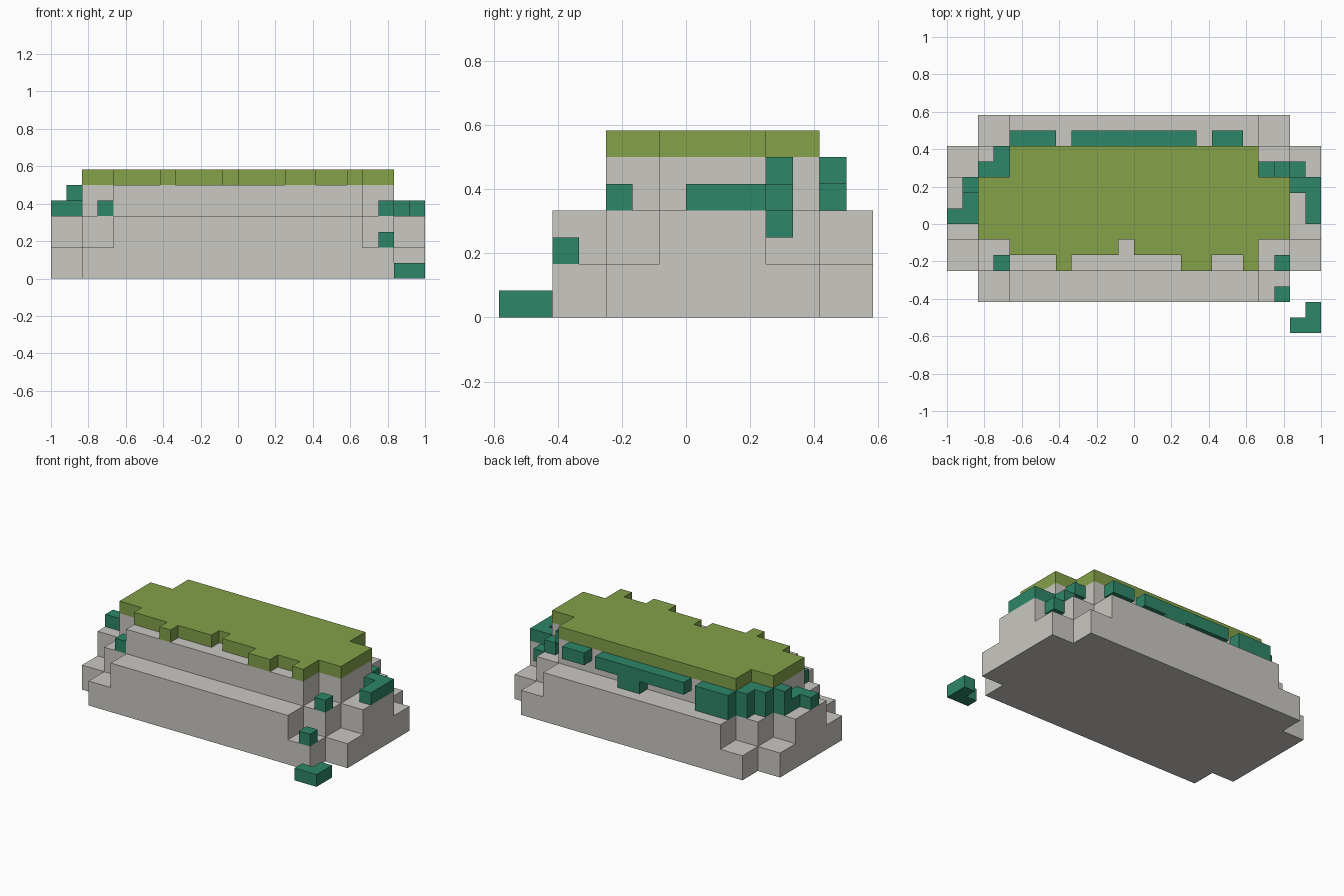
import bpy, bmesh, math
from mathutils import Vector

if "Cube" in bpy.data.objects:
    bpy.data.objects.remove(bpy.data.objects["Cube"])

U = 1 / 12  # everything sits on a 1/12 grid


def material(name, rgb):
    m = bpy.data.materials.new(name)
    lin = [((c / 255 + 0.055) / 1.055) ** 2.4 for c in rgb]
    m.diffuse_color = (*lin, 1)
    m.use_nodes = True
    m.node_tree.nodes["Principled BSDF"].inputs["Base Color"].default_value = m.diffuse_color
    return m


STONE = material("stone grey", (202, 200, 194))
GRASS = material("grass green", (131, 161, 73))
VINE = material("vine teal", (45, 134, 104))


def blocks(name, mat, boxes, holes=()):
    """Outer skin of a union of grid boxes (x0, x1, y0, y1, z0, z1) minus holes."""
    def cells(bs):
        return {(x, y, z) for a, b, c, d, e, f in bs
                for x in range(a, b) for y in range(c, d) for z in range(e, f)}
    solid = cells(boxes) - cells(holes)
    bm = bmesh.new()
    for cell in solid:
        mid = Vector(cell) + Vector((.5, .5, .5))
        for axis in range(3):
            for s in (-1, 1):
                n = Vector((0, 0, 0))
                n[axis] = s
                if tuple(int(c + d) for c, d in zip(cell, n)) in solid:
                    continue
                u = Vector((0, 0, 0))
                u[(axis + 1) % 3] = 1
                v = n.cross(u)
                bm.faces.new([bm.verts.new((mid + (n + u * a + v * b) / 2) * U)
                              for a, b in ((-1, -1), (1, -1), (1, 1), (-1, 1))])
    bmesh.ops.remove_doubles(bm, verts=bm.verts[:], dist=1e-4)
    bmesh.ops.dissolve_limit(bm, angle_limit=math.radians(1),
                             verts=bm.verts[:], edges=bm.edges[:])
    me = bpy.data.meshes.new(name)
    bm.to_mesh(me)
    bm.free()
    me.materials.append(mat)
    ob = bpy.data.objects.new(name, me)
    bpy.context.collection.objects.link(ob)
    return ob


# Stepped rock: each tier is crossed boxes, symmetric about y = 1
tiers = {(0, 2): [(10, 6), (12, 4)],
         (2, 4): [(8, 6), (10, 4), (12, 2)],
         (4, 6): [(8, 4), (10, 2)]}
blocks("rock_body", STONE, [(-w, w, 1 - d, 1 + d, z0, z1)
                            for (z0, z1), steps in tiers.items() for w, d in steps])

# Grass slab with a ragged front edge
blocks("grass_top", GRASS,
       [(-8, 8, -2, 5, 6, 7), (-10, 10, -1, 3, 6, 7)]
       + [(a, b, -3, -2, 6, 7) for a, b in ((-5, -4), (3, 5), (7, 8))],
       [(-1, 0, -2, -1, 6, 7)])

# Vines along the back, under the grass edge
blocks("back_vine_middle", VINE, [(-4, 4, 5, 6, 5, 6), (0, 2, 5, 6, 4, 5)])
blocks("back_vine_right", VINE, [(5, 7, 5, 6, 5, 6)])

# Vine wrapping the back left corner
blocks("left_vine", VINE, [(-8, -5, 5, 6, 4, 6), (-9, -8, 3, 5, 4, 6),
                           (-10, -9, 3, 4, 4, 6), (-11, -10, 2, 3, 4, 6),
                           (-11, -10, 0, 2, 4, 5), (-12, -11, 0, 1, 4, 5)])

# Vine stepping down the back right corner
blocks("right_vine_steps", VINE, [(8, 9, 3, 4, 5, 6), (9, 10, 3, 4, 4, 5),
                                  (10, 11, 3, 4, 3, 4)])
blocks("right_vine_ledge", VINE, [(10, 12, 2, 3, 4, 5), (11, 12, 0, 2, 4, 5)])

# Loose tufts at the front
blocks("tuft_left", VINE, [(-9, -8, -3, -2, 4, 5)])
blocks("tuft_right_upper", VINE, [(9, 10, -3, -2, 4, 5)])
blocks("tuft_right_lower", VINE, [(9, 10, -5, -4, 2, 3)])
blocks("tuft_ground", VINE, [(10, 12, -7, -6, 0, 1), (11, 12, -6, -5, 0, 1)])
